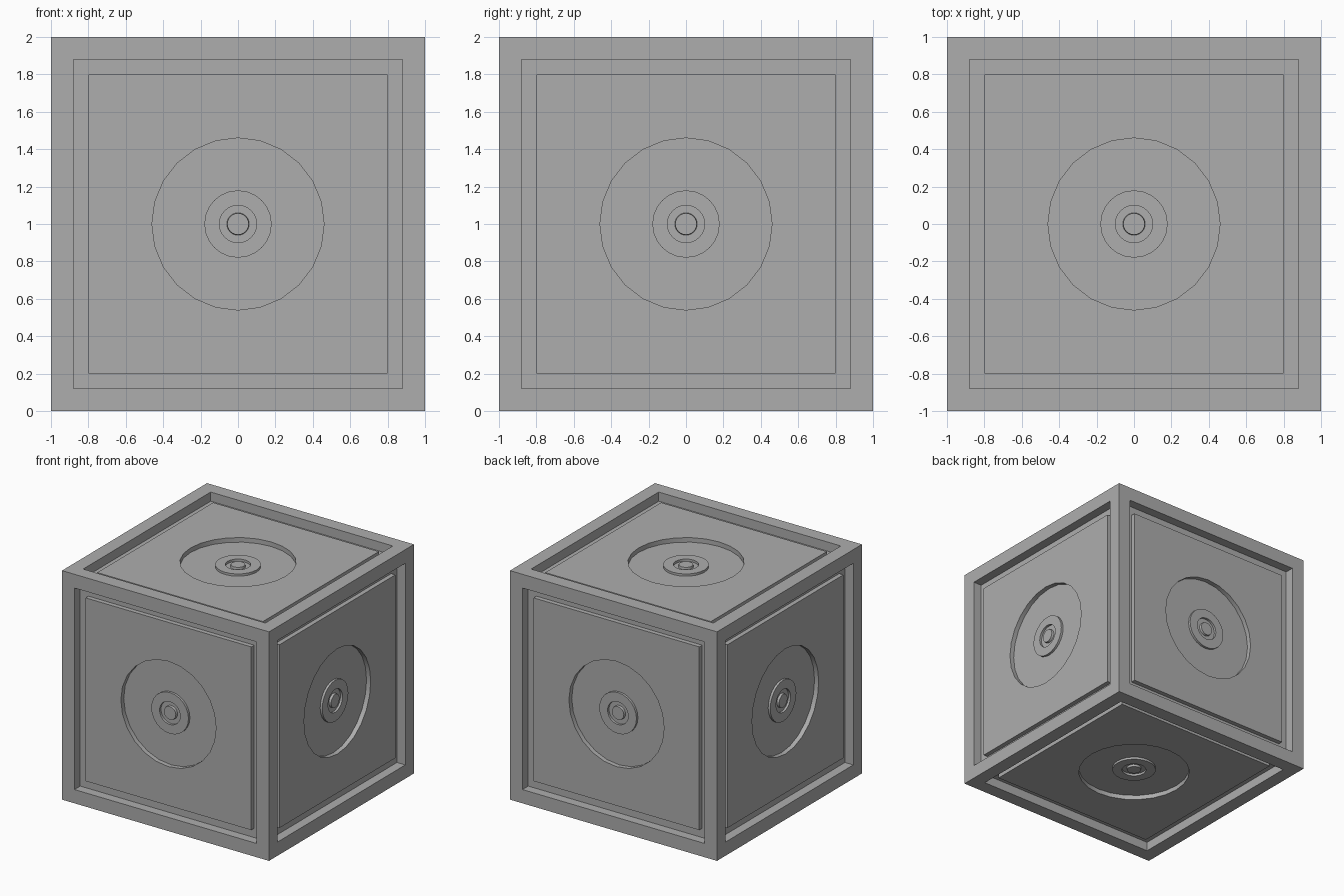
import bpy
import bmesh
from math import pi, sin, cos, radians
from mathutils import Matrix

cube = bpy.data.objects.get("Cube")
if cube:
    bpy.data.objects.remove(cube, do_unlink=True)

GREY = (0.42, 0.42, 0.42, 1)
grey = bpy.data.materials.new("mid_grey")
grey.use_nodes = True
grey.diffuse_color = GREY
grey.node_tree.nodes["Principled BSDF"].inputs["Base Color"].default_value = GREY

SEGMENTS = 24
CENTRE = Matrix.Translation((0, 0, 1))
TURNS = {
    "top": Matrix.Identity(4),
    "bottom": Matrix.Rotation(pi, 4, 'X'),
    "front": Matrix.Rotation(pi / 2, 4, 'X'),
    "back": Matrix.Rotation(-pi / 2, 4, 'X'),
    "left": Matrix.Rotation(pi / 2, 4, 'Y'),
    "right": Matrix.Rotation(-pi / 2, 4, 'Y'),
}


def square(bm, half, z):
    return [bm.verts.new((x * half, y * half, z))
            for x, y in ((-1, -1), (1, -1), (1, 1), (-1, 1))]


def circle(bm, radius, z):
    angles = [2 * pi * i / SEGMENTS for i in range(SEGMENTS)]
    return [bm.verts.new((radius * cos(a), radius * sin(a), z)) for a in angles]


def bridge(bm, outer, inner):
    n = len(outer)
    for i in range(n):
        j = (i + 1) % n
        bm.faces.new((outer[i], outer[j], inner[j], inner[i]))


def rings(bm, maker, steps):
    """Join successive outlines, each given as (size, height)."""
    loops = [maker(bm, size, z) for size, z in steps]
    for a, b in zip(loops, loops[1:]):
        bridge(bm, a, b)
    return loops


def panel_with_hole(bm, border, rim):
    """Fill between the square panel edge and the round recess."""
    n = SEGMENTS // 4
    # Each panel side joins the quarter of the rim that faces it
    for k in range(4):
        a, b = border[k], border[(k + 1) % 4]
        first = (k - 2) * n + n // 2
        arc = [rim[(first + i) % SEGMENTS] for i in range(n + 1)]
        bm.faces.new([a, b] + arc[::-1])


def finish(bm, name, turn):
    mesh = bpy.data.meshes.new(name)
    bm.transform(CENTRE @ turn)
    bm.to_mesh(mesh)
    bm.free()
    mesh.materials.append(grey)
    # Smooth round walls, crisp corners
    mesh.shade_smooth()
    mesh.set_sharp_from_angle(angle=radians(30))
    obj = bpy.data.objects.new(name, mesh)
    bpy.context.collection.objects.link(obj)


for side, turn in TURNS.items():
    # Outer frame and the groove around the panel
    bm = bmesh.new()
    rings(bm, square, [(1, 1), (0.88, 1), (0.88, 0.92), (0.8, 0.92)])
    finish(bm, side + "_frame", turn)

    # Raised panel with a round recess
    bm = bmesh.new()
    border = rings(bm, square, [(0.8, 0.92), (0.8, 0.96)])[-1]
    dish = rings(bm, circle, [(0.46, 0.96), (0.46, 0.92), (0.18, 0.92)])
    panel_with_hole(bm, border, dish[0])
    finish(bm, side + "_panel", turn)

    # Central hub: raised washer, sunken ring and tapered button
    bm = bmesh.new()
    hub = rings(bm, circle, [(0.18, 0.92), (0.18, 0.94), (0.1, 0.94),
                             (0.1, 0.92), (0.06, 0.92), (0.057, 0.94)])
    bm.faces.new(hub[-1])
    finish(bm, side + "_hub", turn)
